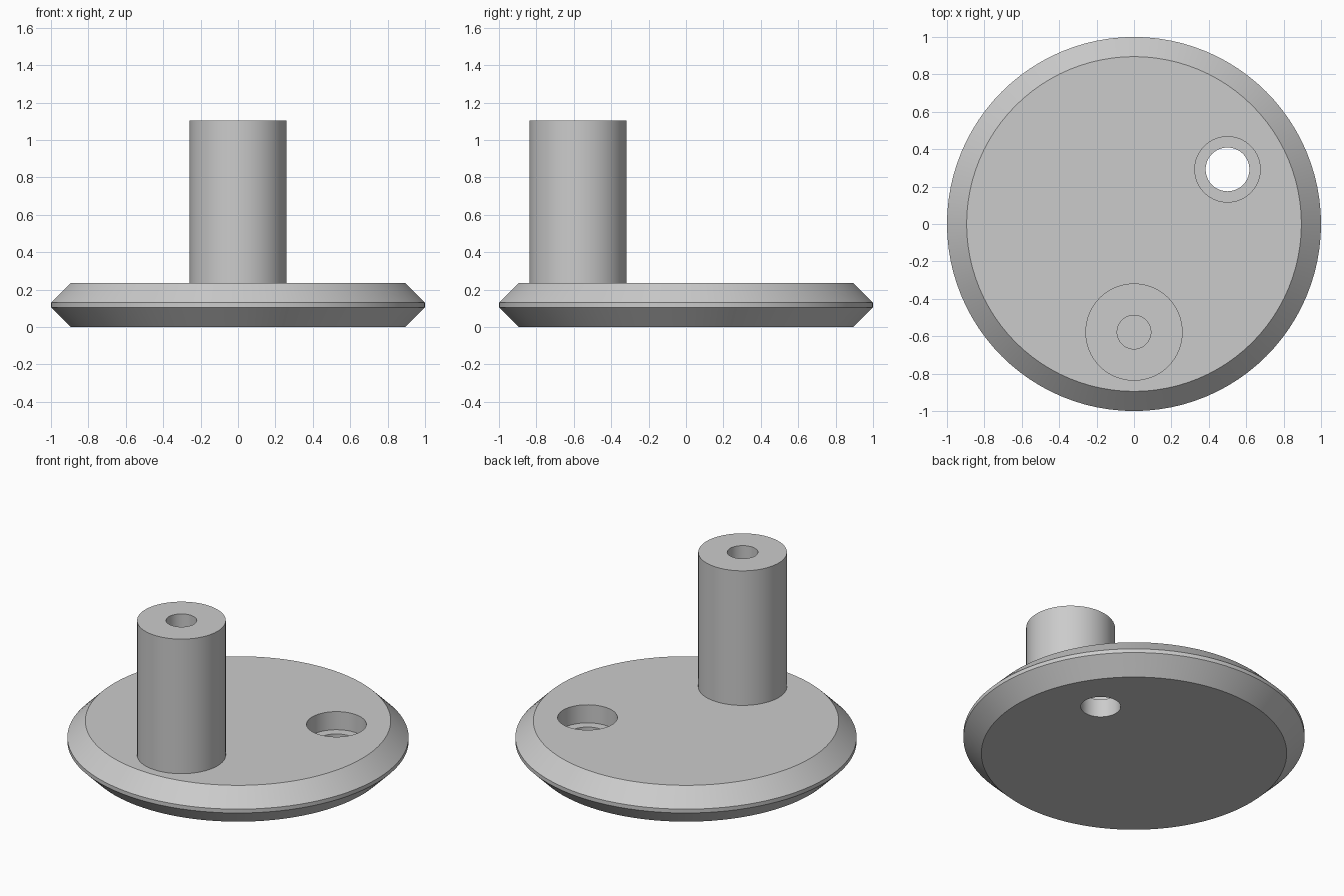
import bpy
import math

if "Cube" in bpy.data.objects:
    bpy.data.objects.remove(bpy.data.objects["Cube"], do_unlink=True)

# Single metal grey
grey = bpy.data.materials.new("plain_grey")
grey.use_nodes = True
COLOUR = (0.6, 0.6, 0.6, 1)
grey.diffuse_color = COLOUR
grey.node_tree.nodes["Principled BSDF"].inputs["Base Color"].default_value = COLOUR


def lathe(name, profile, centre, segments):
    """Turn a (radius, z) profile about a vertical axis and cap both ends."""
    verts, faces = [], []
    for r, z in profile:
        for i in range(segments):
            a = math.tau * i / segments
            verts.append((r * math.cos(a), r * math.sin(a), z))
    for k in range(len(profile) - 1):
        for i in range(segments):
            j = (i + 1) % segments
            lo, hi = k * segments, (k + 1) * segments
            faces.append((lo + i, lo + j, hi + j, hi + i))
    last = (len(profile) - 1) * segments
    faces.append(tuple(reversed(range(segments))))
    faces.append(tuple(range(last, last + segments)))
    mesh = bpy.data.meshes.new(name)
    mesh.from_pydata(verts, [], faces)
    mesh.materials.append(grey)
    obj = bpy.data.objects.new(name, mesh)
    obj.location = (*centre, 0)
    bpy.context.collection.objects.link(obj)
    return obj


def activate(obj):
    bpy.ops.object.select_all(action='DESELECT')
    obj.select_set(True)
    bpy.context.view_layer.objects.active = obj


def cut(target, cutter):
    activate(target)
    mod = target.modifiers.new("bore", 'BOOLEAN')
    mod.operation = 'DIFFERENCE'
    mod.solver = 'EXACT'
    mod.object = cutter
    bpy.context.view_layer.update()
    bpy.ops.object.modifier_apply(modifier=mod.name)
    bpy.data.objects.remove(cutter, do_unlink=True)


THICK, RIM, CHAMFER = 0.235, 1.0, 0.105
PIN_TOP = 1.105
PIN_AT, HOLE_AT = (0, -0.578), (0.5, 0.292)

# Round base plate with double-chamfered rim
plate = lathe("base_plate", [(RIM - CHAMFER, 0), (RIM, CHAMFER),
                             (RIM, THICK - CHAMFER), (RIM - CHAMFER, THICK)], (0, 0), 96)

# Stepped through hole in the plate
cut(plate, lathe("counterbore_cutter", [(0.117, -0.1), (0.117, 0.118),
                                        (0.175, 0.118), (0.175, 0.4)], HOLE_AT, 64))

# Off-centre post with a blind bore in its top
post = lathe("crank_post", [(0.26, THICK), (0.26, PIN_TOP), (0.09, PIN_TOP),
                            (0.09, 0.6)], PIN_AT, 64)

for obj in (plate, post):
    activate(obj)
    bpy.ops.object.shade_smooth_by_angle(angle=math.radians(30))
